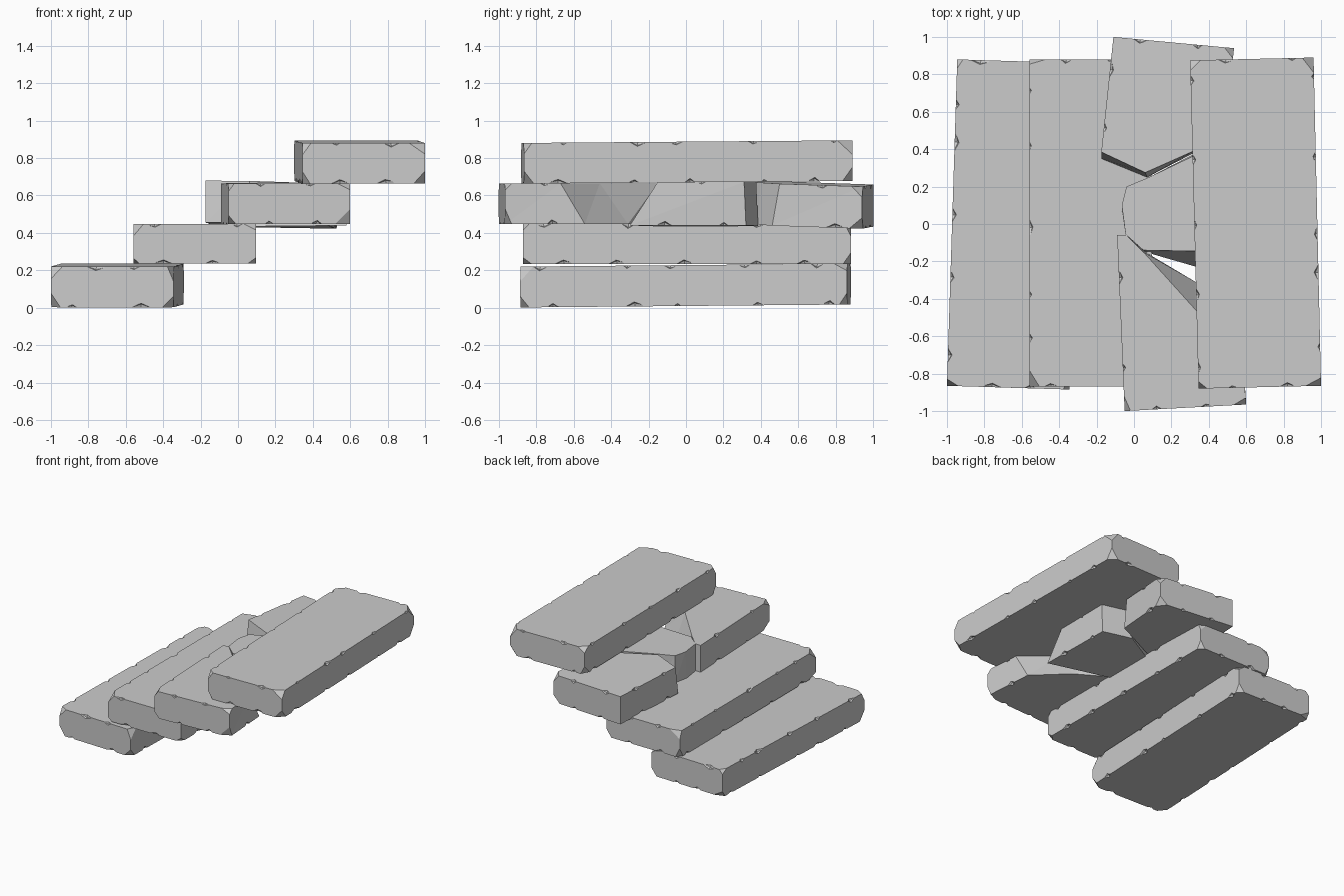
import bpy, bmesh, random
from mathutils import Vector, Matrix

if "Cube" in bpy.data.objects:
    bpy.data.objects.remove(bpy.data.objects["Cube"])

random.seed(11)
rnd = random.uniform


def new_object(name, bm):
    bmesh.ops.recalc_face_normals(bm, faces=bm.faces[:])
    me = bpy.data.meshes.new(name)
    bm.to_mesh(me)
    bm.free()
    ob = bpy.data.objects.new(name, me)
    bpy.context.collection.objects.link(ob)
    return ob


def cut_corner(bm, p, out_a, out_b, up):
    """Slice one corner off with a plane given by its reach along three edges."""
    n = out_a / rnd(0.03, 0.09) + out_b / rnd(0.025, 0.07) + Vector((0, 0, up)) / rnd(0.03, 0.08)
    inside = p - n / n.length_squared
    geom = bm.verts[:] + bm.edges[:] + bm.faces[:]
    res = bmesh.ops.bisect_plane(bm, geom=geom, plane_co=inside, plane_no=n, clear_outer=True)
    edges = [e for e in res["geom_cut"] if isinstance(e, bmesh.types.BMEdge)]
    bmesh.ops.edgenet_fill(bm, edges=edges)


def add_chip(bm, p, along, out):
    """Four-sided pyramid whose point digs into an edge."""
    out = out.normalized()
    side = out.cross(along)
    depth = rnd(0.012, 0.026)
    rot = Matrix((along, side, out)).transposed().to_4x4()
    m = (Matrix.Translation(p + out * (0.06 - depth)) @ rot
         @ Matrix.Rotation(rnd(-0.25, 0.25), 4, 'Z'))
    bmesh.ops.create_cone(bm, cap_ends=True, segments=4, radius1=0.001, radius2=1, depth=0.12,
                          matrix=m @ Matrix.Diagonal((rnd(0.14, 0.3), 0.22, 1, 1)))


def stone(name, top, z0, z1, slope, corners, edges, bottom=None):
    """Prism from counter-clockwise outlines, tilted, then corners and edges chipped."""
    bottom = bottom or top
    lift = lambda p, z: Vector((p[0], p[1], z + slope[0] * p[0] + slope[1] * p[1]))
    lo = [lift(p, z0) for p in bottom]
    hi = [lift(p, z1) for p in top]
    k = len(top)
    bm = bmesh.new()
    vl = [bm.verts.new(p) for p in lo]
    vh = [bm.verts.new(p) for p in hi]
    bm.faces.new(vl[::-1])
    bm.faces.new(vh)
    for i in range(k):
        j = (i + 1) % k
        quad = (vl[i], vl[j], vh[j], vh[i])
        if top[i] == bottom[i] and top[j] == bottom[j]:
            bm.faces.new(quad)
        else:
            bm.faces.new(quad[:3])
            bm.faces.new((quad[0], quad[2], quad[3]))
    bmesh.ops.recalc_face_normals(bm, faces=bm.faces[:])
    # broken corners
    for ring, up in ((lo, -1), (hi, 1)):
        for i in corners:
            a = (ring[i] - ring[i - 1]).normalized()
            b = (ring[i] - ring[(i + 1) % k]).normalized()
            cut_corner(bm, ring[i], a, b, up)
    ob = new_object(name, bm)
    # chipped edges
    cb = bmesh.new()
    for ring, up in ((lo, -1), (hi, 1)):
        for i in edges:
            d = ring[(i + 1) % k] - ring[i]
            n = max(1, round(d.length / 0.38))
            for s in range(n):
                t = (s + rnd(0.25, 0.75)) / n
                out = Vector((d.y, -d.x, 0)).normalized() + Vector((0, 0, up))
                add_chip(cb, ring[i] + d * t, d.normalized(), out)
    cutter = new_object(name + "_cutter", cb)
    cutter.hide_render = True
    mod = ob.modifiers.new("chips", 'BOOLEAN')
    mod.operation = 'DIFFERENCE'
    mod.solver = 'EXACT'
    mod.use_self = True
    mod.object = cutter
    dg = bpy.context.evaluated_depsgraph_get()
    dg.update()
    mesh = bpy.data.meshes.new_from_object(ob.evaluated_get(dg))
    ob.modifiers.clear()
    ob.data = mesh
    bpy.data.objects.remove(cutter)
    return ob


ALL = (0, 1, 2, 3)

# whole steps
stone("step_1", [(-1.0, -0.865), (-0.345, -0.885), (-0.29, 0.86), (-0.945, 0.88)],
      0.01, 0.228, (0, 0.009), ALL, ALL)
stone("step_2", [(-0.56, -0.87), (0.097, -0.87), (0.097, 0.88), (-0.56, 0.88)],
      0.235, 0.447, (0, 0), ALL, ALL)
stone("step_4", [(0.345, -0.88), (1.0, -0.865), (0.96, 0.89), (0.30, 0.875)],
      0.67, 0.887, (0, 0.008), ALL, ALL)

# third step, broken into three pieces
stone("step_3_front",
      [(-0.05, -1.0), (0.6, -0.965), (0.575, -0.67), (0.33, -0.46),
       (0.05, -0.15), (-0.04, -0.06), (-0.09, -0.06)],
      0.447, 0.665, (0, 0), (0, 1), (0, 1, 6),
      bottom=[(-0.05, -1.0), (0.6, -0.965), (0.57, -0.54), (0.33, -0.31),
              (0.06, -0.15), (-0.04, -0.06), (-0.09, -0.06)])
stone("step_3_middle",
      [(-0.045, -0.055), (0.05, -0.14), (0.57, -0.15), (0.57, 0.31),
       (0.34, 0.375), (0.08, 0.25), (-0.04, 0.2), (-0.065, 0.1)],
      0.434, 0.667, (0.01, 0), (), (2,),
      bottom=[(-0.045, -0.055), (0.06, -0.15), (0.58, -0.3), (0.57, 0.32),
              (0.34, 0.385), (0.08, 0.24), (-0.04, 0.2), (-0.065, 0.08)])
stone("step_3_back",
      [(-0.11, 1.0), (-0.175, 0.385), (0.06, 0.275), (0.33, 0.395), (0.49, 0.5), (0.535, 0.94)],
      0.463, 0.688, (-0.02, -0.032), (5,), (0, 4, 5),
      bottom=[(-0.11, 1.0), (-0.175, 0.35), (0.07, 0.25), (0.34, 0.39), (0.48, 0.46), (0.535, 0.94)])
